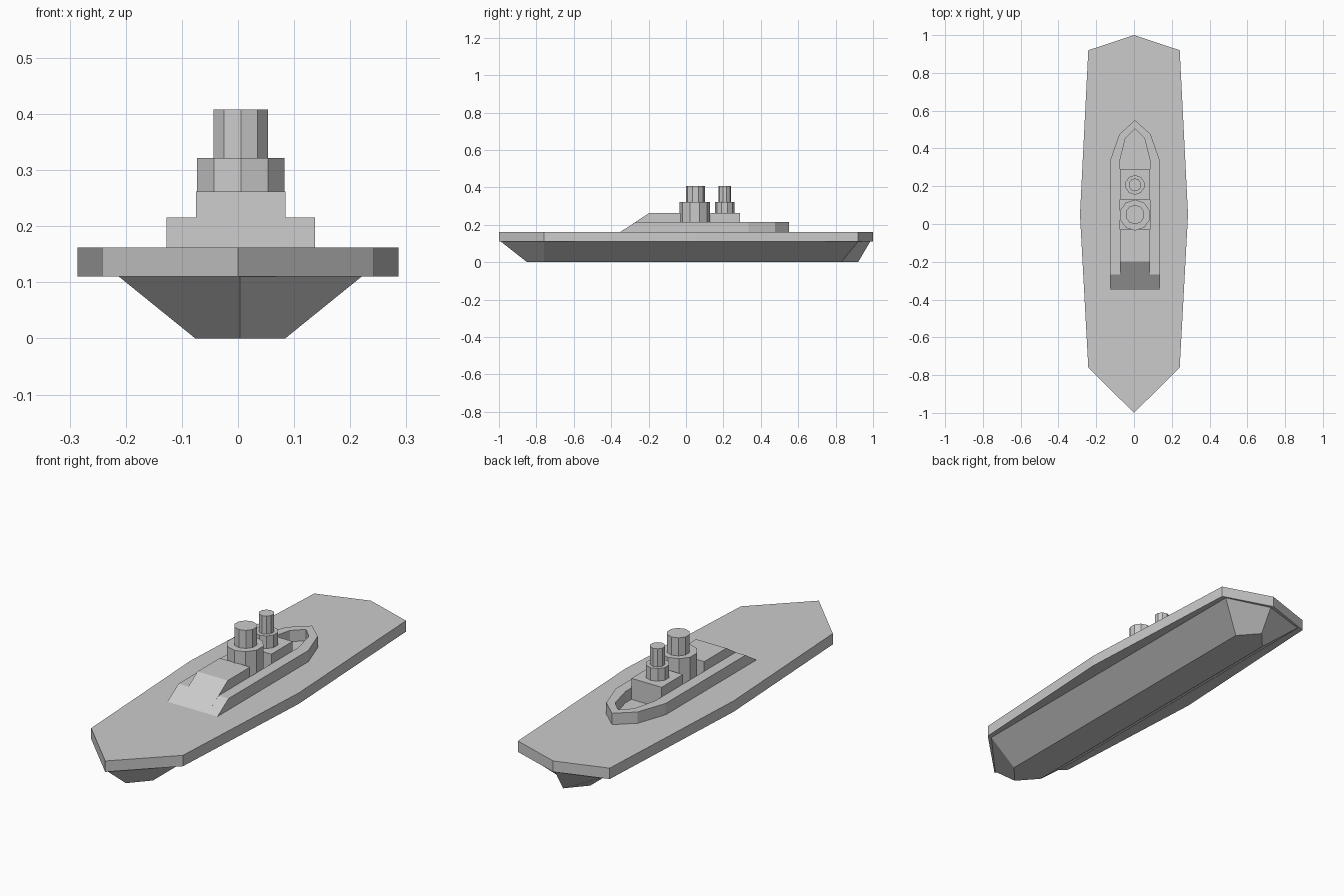
import bpy, bmesh, math

if "Cube" in bpy.data.objects:
    bpy.data.objects.remove(bpy.data.objects["Cube"])

CX = 0.005  # centre line of the upper works


def loft(name, low, high, z0, z1):
    """Closed solid between two matching outlines."""
    bm = bmesh.new()
    a = [bm.verts.new((x, y, z0)) for x, y in low]
    b = [bm.verts.new((x, y, z1)) for x, y in high]
    n = len(a)
    bm.faces.new(a[::-1])
    bm.faces.new(b)
    for i in range(n):
        j = (i + 1) % n
        bm.faces.new((a[i], a[j], b[j], b[i]))
    bmesh.ops.recalc_face_normals(bm, faces=bm.faces)
    me = bpy.data.meshes.new(name)
    bm.to_mesh(me)
    bm.free()
    ob = bpy.data.objects.new(name, me)
    bpy.context.collection.objects.link(ob)
    return ob


def mirrored(half, cx=0.0):
    """Full outline from bow-to-stern half; points on the axis are kept once."""
    left = [(-x, y) for x, y in reversed(half) if x > 0]
    return [(x + cx, y) for x, y in half + left]


def box_outline(x, y0, y1):
    return [(CX - x, y0), (CX + x, y0), (CX + x, y1), (CX - x, y1)]


def funnel(name, y, r, z0, z1):
    pts = [(CX + r * math.cos(math.radians(18 + 36 * i)),
            y + r * math.sin(math.radians(18 + 36 * i))) for i in range(10)]
    loft(name, pts, pts, z0, z1)


# tapered lower hull
loft("lower_hull",
     mirrored([(0, -0.85), (0.08, -0.76), (0.08, 0.83), (0, 0.92)], 0.004),
     mirrored([(0, -0.99), (0.216, -0.76), (0.216, 0.92), (0, 0.985)], 0.004),
     0, 0.11)

# overhanging deck slab
deck = mirrored([(0, -1), (0.242, -0.76), (0.286, 0.05), (0.242, 0.92), (0, 1)])
loft("deck", deck, deck, 0.11, 0.162)

# U-shaped bulwark with sloped front ends and pointed rear
def bulwark(front):
    outer = [(0.132, front), (0.132, 0.335), (0.083, 0.475), (0, 0.55)]
    inner = [(0, 0.505), (0.05, 0.455), (0.08, 0.335), (0.08, front)]
    flip = lambda pts: [(-x, y) for x, y in reversed(pts) if x > 0]
    pts = outer + flip(outer) + flip(inner) + inner
    # walk: right outer, left outer, left inner, right inner
    return [(x + CX, y) for x, y in pts]


loft("bulwark", bulwark(-0.35), bulwark(-0.267), 0.162, 0.216)

# cabins either side of the main funnel
loft("front_cabin", box_outline(0.08, -0.35, -0.03),
     box_outline(0.08, -0.198, -0.03), 0.162, 0.262)
rear = box_outline(0.08, 0.13, 0.29)
loft("rear_cabin", rear, rear, 0.162, 0.262)

# stepped funnels
funnel("main_funnel_base", 0.047, 0.082, 0.162, 0.322)
funnel("main_funnel_top", 0.05, 0.051, 0.322, 0.408)
funnel("rear_funnel_base", 0.207, 0.052, 0.262, 0.322)
funnel("rear_funnel_top", 0.207, 0.034, 0.322, 0.408)
